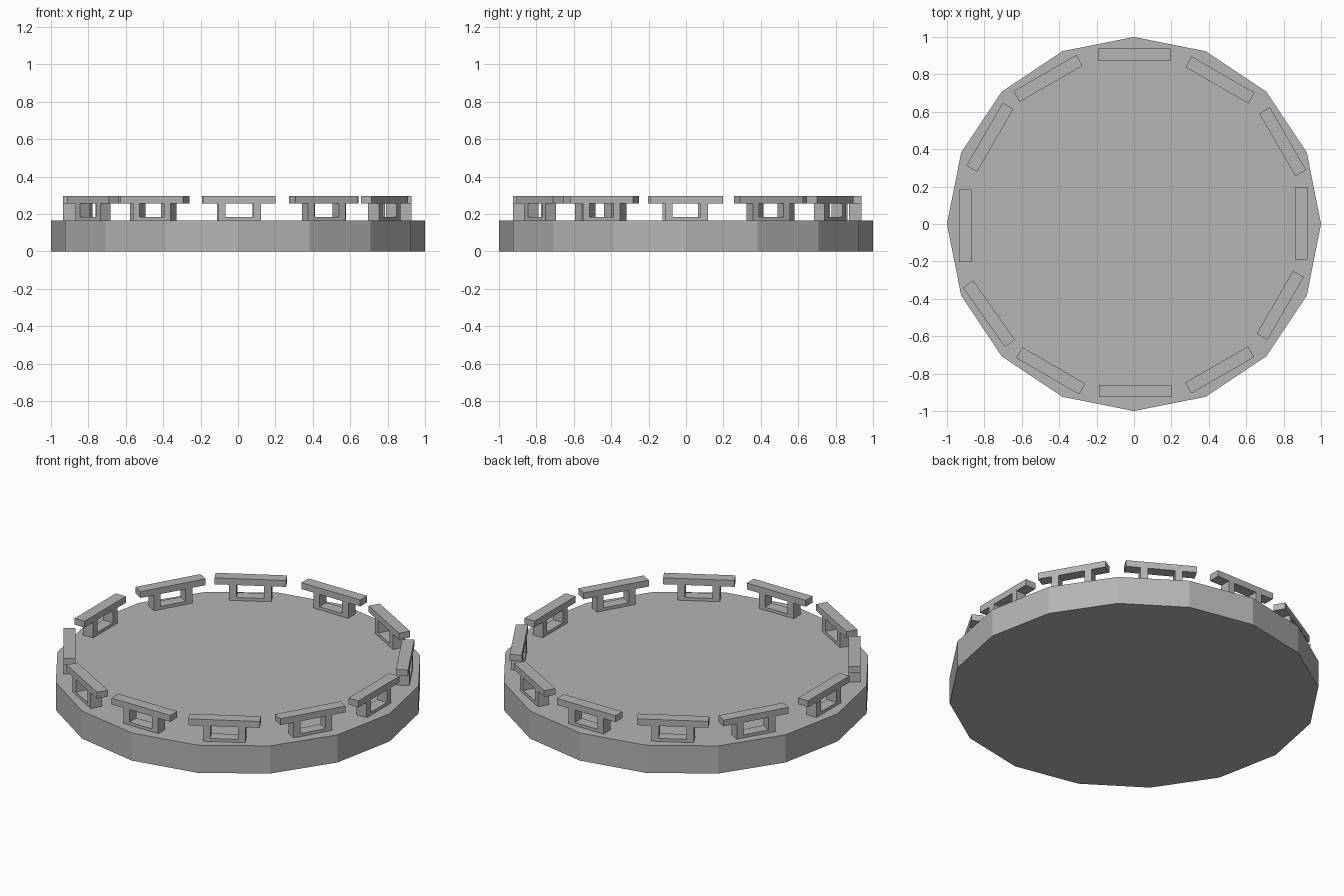
import bpy, bmesh
from math import radians
from mathutils import Matrix

if "Cube" in bpy.data.objects:
    bpy.data.objects.remove(bpy.data.objects["Cube"])

# Dark grey stone for every part
stone = bpy.data.materials.new("dark_grey")
stone.diffuse_color = (0.46, 0.46, 0.46, 1)
stone.use_nodes = True
stone.node_tree.nodes["Principled BSDF"].inputs["Base Color"].default_value = stone.diffuse_color

# Round platform, 16 flat sides, corner on +x
bpy.ops.mesh.primitive_cylinder_add(vertices=16, radius=1, depth=0.165, location=(0, 0, 0.0825))
bpy.context.object.name = "platform"
bpy.context.object.data.materials.append(stone)


def add_box(bm, x0, x1, z0, z1, depth):
    m = Matrix.Translation(((x0 + x1) / 2, 0, (z0 + z1) / 2)) @ Matrix.Diagonal((x1 - x0, depth, z1 - z0, 1))
    bmesh.ops.create_cube(bm, size=1, matrix=m)


# One bench mesh: seat slab, two legs and a foot bar
bm = bmesh.new()
add_box(bm, -0.194, 0.194, 0.257, 0.295, 0.066)
add_box(bm, -0.115, -0.075, 0.165, 0.257, 0.066)
add_box(bm, 0.075, 0.115, 0.165, 0.257, 0.066)
add_box(bm, -0.075, 0.075, 0.165, 0.183, 0.066)
bench_mesh = bpy.data.meshes.new("bench")
bm.to_mesh(bench_mesh)
bm.free()
bench_mesh.materials.append(stone)

# Ring of benches, hand placed: x, y, turn in degrees
ring = [
    (0.002, 0.905, 0), (0.46, 0.77, -30), (0.795, 0.44, -60), (0.895, 0.003, -90),
    (0.782, -0.435, -120), (0.458, -0.78, -150), (0.007, -0.893, 180), (-0.445, -0.785, 150),
    (-0.775, -0.48, 125), (-0.902, -0.01, 90), (-0.77, 0.464, 60), (-0.46, 0.778, 30),
]
for i, (x, y, turn) in enumerate(ring):
    bench = bpy.data.objects.new(f"bench_{i + 1}", bench_mesh)
    bench.location = (x, y, 0)
    bench.rotation_euler.z = radians(turn)
    bpy.context.collection.objects.link(bench)
